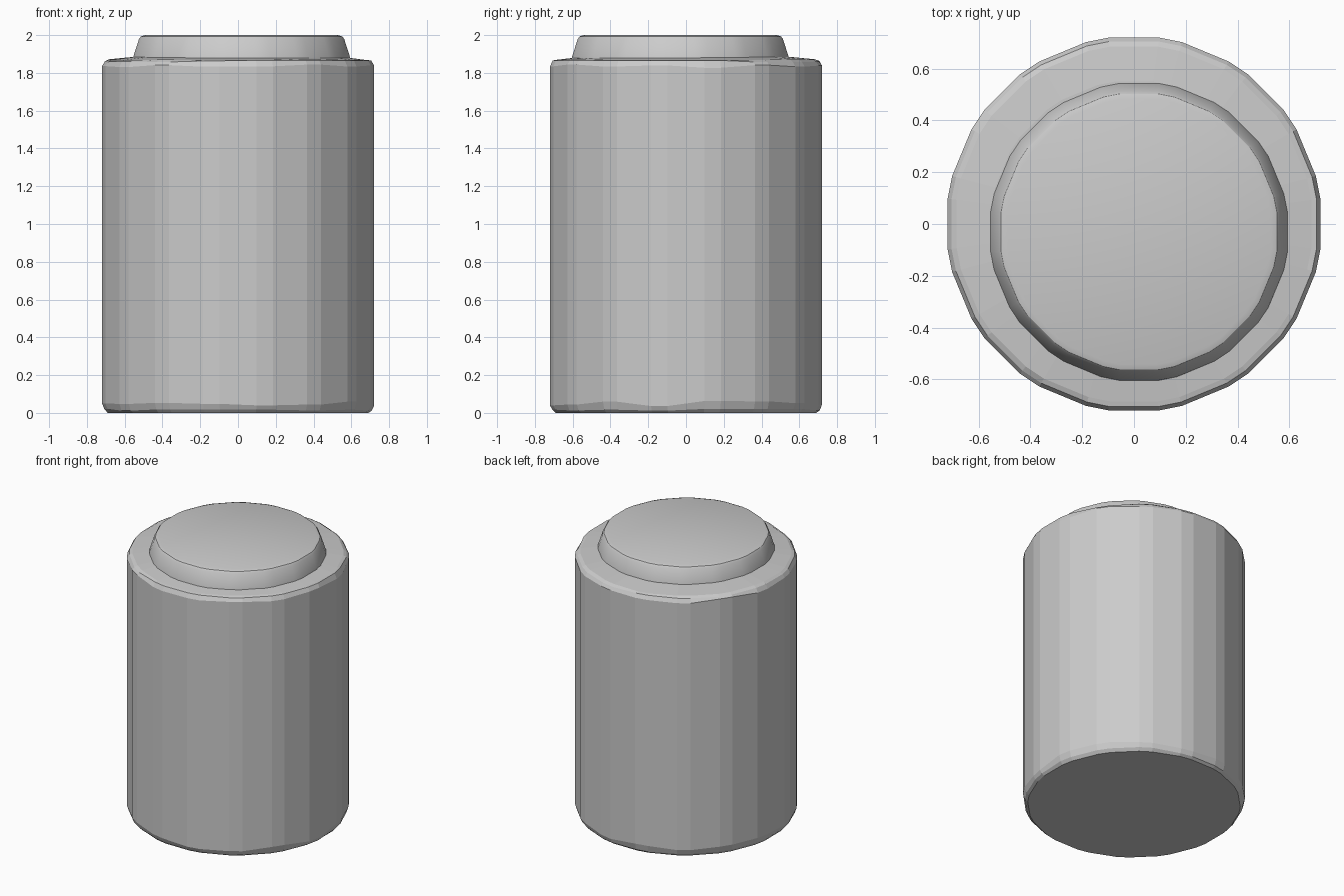
import bpy, bmesh, math, random

if "Cube" in bpy.data.objects:
    bpy.data.objects.remove(bpy.data.objects["Cube"])

random.seed(4)


def facet_ring(bm, apothem, z, cx=0, cy=0, sides=16, soft=3.5, jitter=0):
    """Ring of a polygon whose corners are each clipped into a short facet."""
    ring = []
    step = 2 * math.pi / sides
    for i in range(sides):
        drop = random.uniform(-jitter, jitter)
        for s in (-1, 1):
            off = step / 2 + s * math.radians(soft)
            a = i * step + off
            # stay on the flat that this vertex belongs to
            r = apothem / math.cos(step / 2 - math.radians(soft))
            bm_z = z + drop
            ring.append(bm.verts.new((cx + r * math.cos(a), cy + r * math.sin(a), bm_z)))
    return ring


def loft(name, profile, **kw):
    bm = bmesh.new()
    rings = [facet_ring(bm, r, z, jitter=j, **kw) for r, z, j in profile]
    for lo, hi in zip(rings, rings[1:]):
        n = len(lo)
        for i in range(n):
            k = (i + 1) % n
            bm.faces.new((lo[i], lo[k], hi[k], hi[i]))
    bm.faces.new(rings[0][::-1])
    bm.faces.new(rings[-1])
    bmesh.ops.recalc_face_normals(bm, faces=bm.faces)
    mesh = bpy.data.meshes.new(name)
    bm.to_mesh(mesh)
    bm.free()
    obj = bpy.data.objects.new(name, mesh)
    bpy.context.collection.objects.link(obj)
    return obj


# Body: faceted column with roughly chipped chamfers at both rims
loft("body", [(0.69, 0.0, 0), (0.708, 0.017, 0.006), (0.72, 0.05, 0.015),
              (0.72, 1.838, 0.012), (0.705, 1.862, 0.005), (0.685, 1.87, 0.003),
              (0.55, 1.885, 0)])

# Cap: low tapered disc, slightly off centre, softened top edge
cap = loft("cap", [(0.575, 1.87, 0), (0.572, 1.89, 0), (0.543, 1.98, 0),
                   (0.533, 1.993, 0), (0.512, 2.0, 0)], cx=0.019, cy=-0.03)
for obj in (cap,):
    bpy.context.view_layer.objects.active = obj
    obj.select_set(True)
    bpy.ops.object.shade_smooth_by_angle(angle=math.radians(25))
